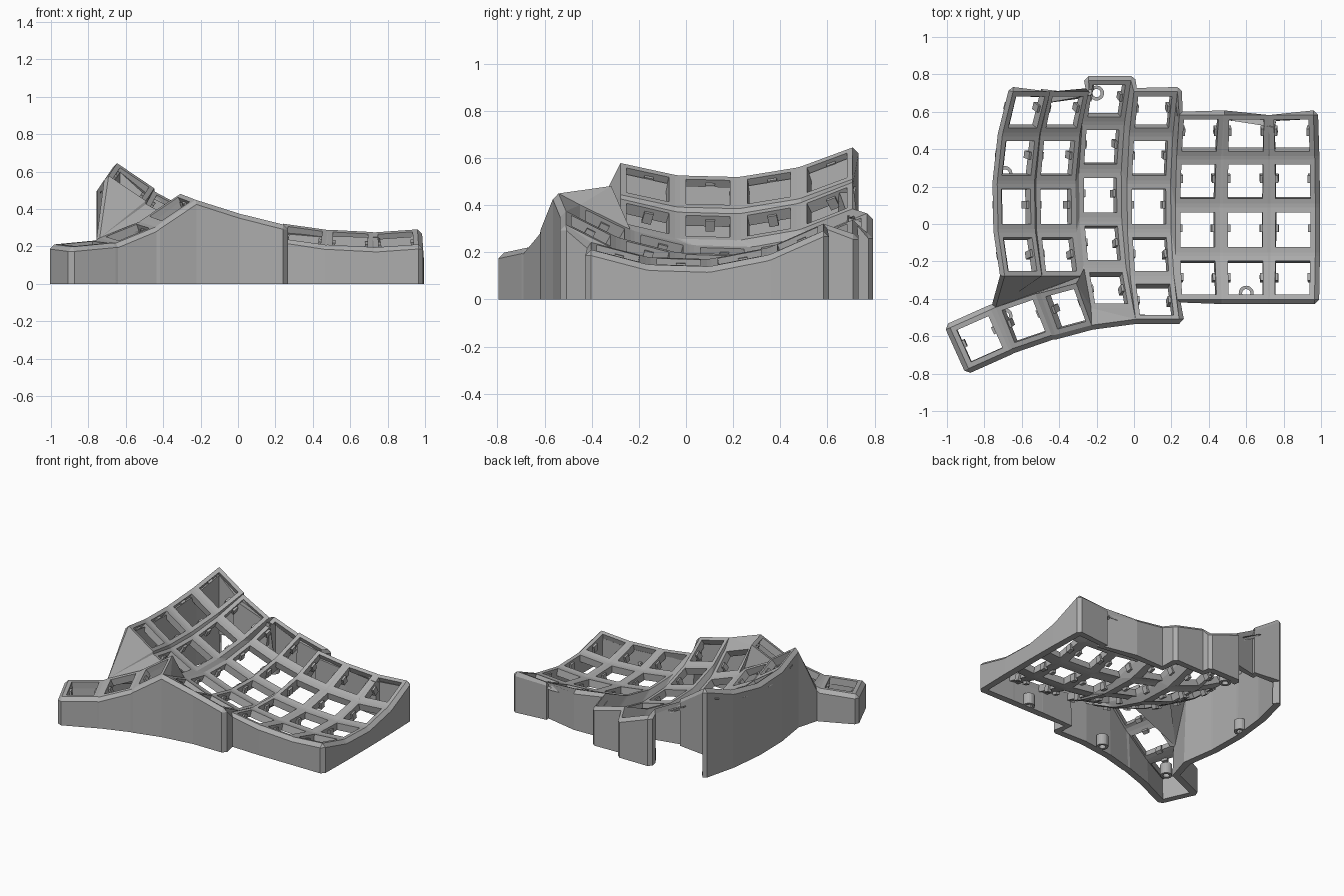
import bpy, bmesh, math
from mathutils import Matrix, Vector

if "Cube" in bpy.data.objects:
    bpy.data.objects.remove(bpy.data.objects["Cube"], do_unlink=True)

grey = bpy.data.materials.new("plain grey")
grey.use_nodes = True
grey.diffuse_color = (0.42, 0.42, 0.42, 1)
grey.node_tree.nodes["Principled BSDF"].inputs["Base Color"].default_value = grey.diffuse_color

HALF, HOLE, THICK = 0.12, 0.093, 0.05
RADIUS, STEP, FIRST = 1.15, 12.9, 24
CORNERS = {"tl": (-1, 1), "tr": (1, 1), "br": (1, -1), "bl": (-1, -1)}


def rot(deg, axis):
    return Matrix.Rotation(math.radians(deg), 4, axis)


def make_object(name, bm):
    mesh = bpy.data.meshes.new(name)
    bm.to_mesh(mesh)
    bm.free()
    mesh.materials.append(grey)
    obj = bpy.data.objects.new(name, mesh)
    bpy.context.collection.objects.link(obj)
    return obj


# Finger columns: x, y, z of the column's low point, tilt, number of keys
columns = [
    (-0.63, 0.13, 0.455, 34, 4), (-0.417, 0.13, 0.31, 28, 4),
    (-0.18, 0.19, 0.185, 20, 5), (0.08, 0.13, 0.165, 14, 5),
    (0.34, 0.005, 0.158, 8, 4), (0.595, 0.005, 0.135, 3, 4),
    (0.85, 0.005, 0.135, -4, 4),
]
keys = {}
for c, (x, y, z, tilt, count) in enumerate(columns):
    for r in range(count):
        angle = FIRST - STEP * r
        a = math.radians(angle)
        arc = Vector((0, RADIUS * math.sin(a), RADIUS * (1 - math.cos(a))))
        keys[c, r] = (Matrix.Translation((x, y, z)) @ rot(tilt, "Y")
                      @ Matrix.Translation(arc) @ rot(angle, "X"))

# Thumb keys, inner to outer: position, yaw, tilt, pitch
thumbs = [((-0.365, -0.455, 0.40), 15, -33, 9),
          ((-0.59, -0.52, 0.275), 19, -21, 7),
          ((-0.825, -0.615, 0.215), 24, -5, 3)]
for i, (pos, yaw, tilt, pitch) in enumerate(thumbs):
    keys["T", i] = Matrix.Translation(pos) @ rot(yaw, "Z") @ rot(tilt, "Y") @ rot(pitch, "X")

# Key frames with open square holes
bm = bmesh.new()
V = {}
top_face = None
for k, m in keys.items():
    outer, inner = [], []
    for name, (sx, sy) in CORNERS.items():
        V[k, name] = bm.verts.new(m @ Vector((sx * HALF, sy * HALF, 0)))
        outer.append(V[k, name])
        inner.append(bm.verts.new(m @ Vector((sx * HOLE, sy * HOLE, 0))))
    for i in range(4):
        j = (i + 1) % 4
        top_face = bm.faces.new((outer[j], outer[i], inner[i], inner[j]))


def web(*points):
    bm.faces.new([V[p] for p in points])


# Webs between keys in a column, between columns, and at their crossings
for c, col in enumerate(columns):
    for r in range(col[4] - 1):
        a, b = (c, r), (c, r + 1)
        web((a, "bl"), (b, "tl"), (b, "tr"), (a, "br"))
    if c + 1 < len(columns):
        shared = min(col[4], columns[c + 1][4])
        for r in range(shared):
            a, b = (c, r), (c + 1, r)
            web((a, "tr"), (a, "br"), (b, "bl"), (b, "tl"))
            if r + 1 < shared:
                a2, b2 = (c, r + 1), (c + 1, r + 1)
                web((a, "br"), (a2, "tr"), (b2, "tl"), (b, "bl"))

T1, T2, T3 = ("T", 0), ("T", 1), ("T", 2)
A, B, C, D, E = (0, 3), (1, 3), (2, 4), (3, 4), (4, 3)
for a, b in ((T2, T1), (T3, T2)):
    web((a, "tr"), (a, "br"), (b, "bl"), (b, "tl"))

# Webs joining the low middle keys, the thumb cluster and the finger columns
web((B, "br"), (C, "tl"), ((2, 3), "bl"))
web(((3, 3), "br"), (D, "tr"), (E, "bl"))
web((D, "tr"), (D, "br"), (E, "bl"))
web((T1, "tr"), (C, "tl"), (B, "br"))
web((T1, "tr"), (C, "bl"), (C, "tl"))
web((T1, "tr"), (T1, "br"), (C, "bl"))
web((T1, "br"), (D, "bl"), (C, "bl"))
web((C, "bl"), (D, "bl"), (C, "br"))
fan = [(A, "bl"), (A, "br"), (B, "bl"), (B, "br")]
for p, q in zip(fan, fan[1:]):
    web((T2, "tl"), q, p)
web((T2, "tl"), (T2, "tr"), (B, "br"))
web((T2, "tr"), (T1, "tl"), (B, "br"))
web((T1, "tl"), (T1, "tr"), (B, "br"))

# Outline of the plate, clockwise from the back corner
loop = [((c, 0), s) for c in range(7) for s in ("tl", "tr")]
loop += [((6, r), s) for r in range(4) for s in ("tr", "br")][1:]
loop += [((c, 3), s) for c in (6, 5, 4) for s in ("br", "bl")][1:]
loop += [(D, "br"), (D, "bl")]
loop += [(t, s) for t in (T1, T2, T3) for s in ("br", "bl")]
loop += [(T3, "tl"), (T3, "tr"), (T2, "tl")]
loop += [((0, r), s) for r in (3, 2, 1, 0) for s in ("bl", "tl")][:-1]
edge = [V[p] for p in loop]
n = len(edge)


def outward(i):
    d = (edge[(i + 1) % n].co - edge[i].co).to_2d().normalized()
    return Vector((-d.y, d.x, 0))


# Sloped rim, with chamfered outer corners
RIM = 0.025
rims = []
for i, v in enumerate(edge):
    n1, n2 = outward(i - 1), outward(i)
    if n1.cross(n2).z < -0.7:
        dirs = [n1, n2]
    else:
        dirs = [(n1 + n2).normalized()]
    rims.append([bm.verts.new(v.co + d * RIM - Vector((0, 0, 0.025))) for d in dirs])

floor = {}


def drop(v, z=0.0):
    if (v, z) not in floor:
        floor[v, z] = bm.verts.new((v.co.x, v.co.y, z))
    return floor[v, z]


# Walls to the ground, with a cable opening low in the back wall
for i in range(n):
    j = (i + 1) % n
    if len(rims[i]) == 2:
        p, q = rims[i]
        bm.faces.new((edge[i], p, q))
        bm.faces.new((p, drop(p), drop(q), q))
    p, q = rims[i][-1], rims[j][0]
    z = 0.17 if i < 3 else 0.0
    bm.faces.new((edge[i], p, q, edge[j]))
    bm.faces.new((p, drop(p, z), drop(q, z), q))

bmesh.ops.recalc_face_normals(bm, faces=bm.faces)
top_face.normal_update()
if top_face.normal.z < 0:
    bmesh.ops.reverse_faces(bm, faces=bm.faces)
case = make_object("keyboard_case", bm)
solid = case.modifiers.new("thickness", "SOLIDIFY")
solid.thickness = THICK
solid.offset = -1

# Switch retaining nubs on both sides of every hole
bm = bmesh.new()
for m in keys.values():
    for side in (-1, 1):
        place = m @ Matrix.Translation((side * HOLE, 0.01, -0.042)) @ Matrix.Diagonal((0.028, 0.04, 0.05, 1))
        bmesh.ops.create_cube(bm, size=1, matrix=place)
make_object("switch_nubs", bm)

# Hollow screw posts at the base
bm = bmesh.new()
SIDES = 20
for x, y in ((-0.2, 0.7), (-0.69, 0.27), (-0.69, -0.49), (-0.12, -0.47), (0.6, -0.37)):
    rings = []
    for radius, z in ((0.022, 0), (0.04, 0), (0.04, 0.08), (0.022, 0.08)):
        rings.append([bm.verts.new((x + radius * math.cos(math.tau * s / SIDES),
                                    y + radius * math.sin(math.tau * s / SIDES), z))
                      for s in range(SIDES)])
    for a, b in zip(rings, rings[1:] + rings[:1]):
        for s in range(SIDES):
            t = (s + 1) % SIDES
            bm.faces.new((a[s], a[t], b[t], b[s]))
bmesh.ops.recalc_face_normals(bm, faces=bm.faces)
make_object("screw_posts", bm)
